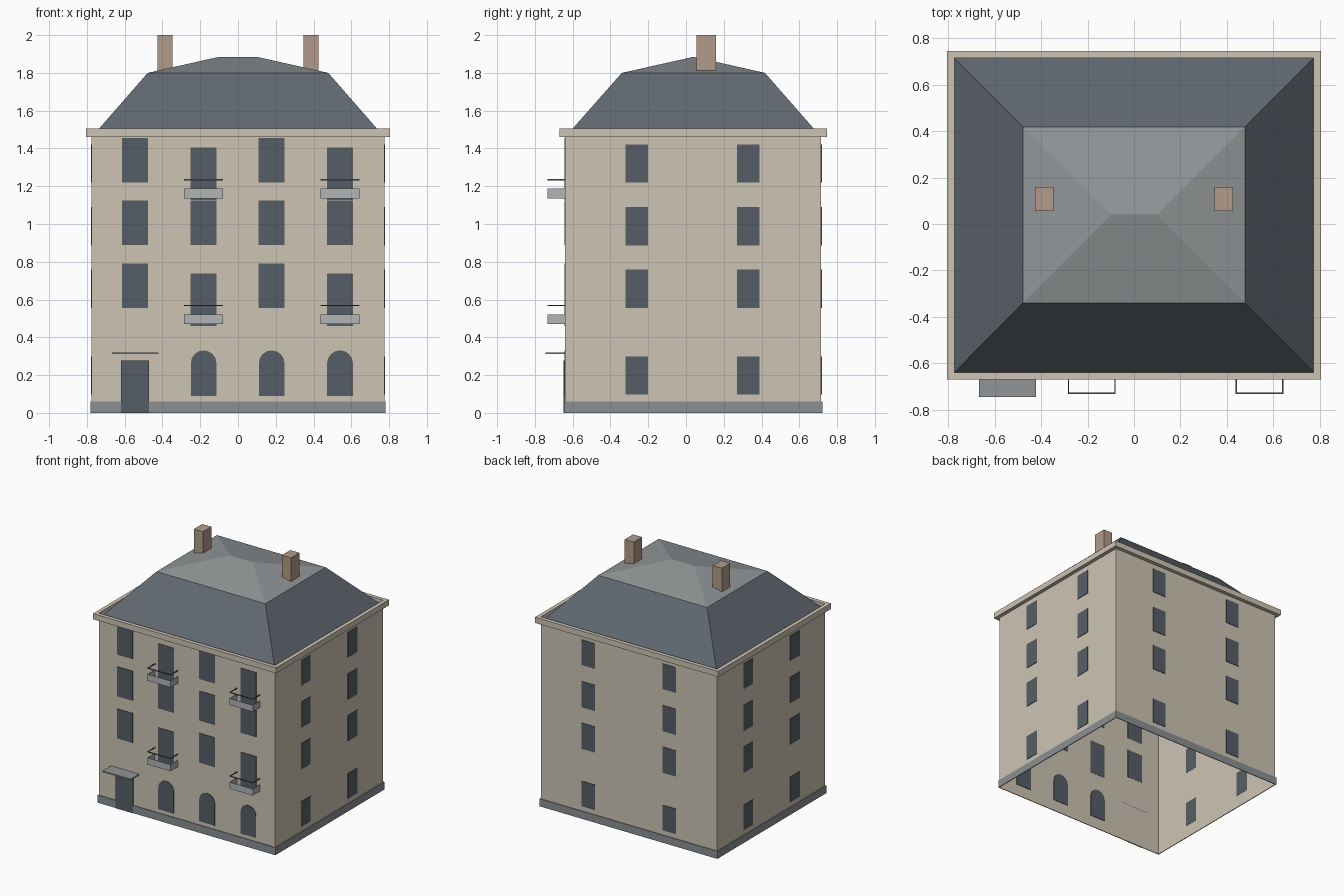
import bpy, bmesh, math
from mathutils import Vector

cube = bpy.data.objects.get("Cube")
if cube:
    bpy.data.objects.remove(cube, do_unlink=True)


def material(name, rgb):
    m = bpy.data.materials.new(name)
    m.use_nodes = True
    col = tuple((c / 255) ** 2.2 for c in rgb) + (1,)
    m.diffuse_color = col
    m.node_tree.nodes["Principled BSDF"].inputs["Base Color"].default_value = col
    return m


WALL = material("cream_stone", (204, 195, 178))
SLATE = material("blue_slate", (96, 104, 112))
ZINC = material("grey_zinc", (143, 148, 150))
GLASS = material("dark_glass", (86, 94, 102))
PLINTH = material("grey_plinth", (138, 143, 146))
BRICK = material("chimney_brick", (178, 154, 136))
PANEL = material("pale_metal", (176, 178, 180))
IRON = material("dark_iron", (92, 94, 96))

# Main footprint
X, Y0, Y1 = 0.775, -0.64, 0.716
EAVE, CORNICE, BREAK, RIDGE = 1.46, 1.505, 1.80, 1.885


def finish(name, bm, mat):
    mesh = bpy.data.meshes.new(name)
    bmesh.ops.recalc_face_normals(bm, faces=bm.faces)
    bm.to_mesh(mesh)
    bm.free()
    mesh.materials.append(mat)
    ob = bpy.data.objects.new(name, mesh)
    bpy.context.collection.objects.link(ob)
    return ob


def box(name, lo, hi, mat):
    bm = bmesh.new()
    bmesh.ops.create_cube(bm, size=1)
    for v in bm.verts:
        v.co = Vector([h if c > 0 else l for c, l, h in zip(v.co, lo, hi)])
    return finish(name, bm, mat)


def rect(x, y0, y1, z):
    return [(-x, y0, z), (x, y0, z), (x, y1, z), (-x, y1, z)]


def loft(name, rings, mat, cap=False, closed=False):
    """Skin a stack of rings; cap the last one or join it to the first."""
    bm = bmesh.new()
    rows = [[bm.verts.new(p) for p in r] for r in rings]
    pairs = list(zip(rows, rows[1:]))
    if closed:
        pairs.append((rows[-1], rows[0]))
    for a, b in pairs:
        for i in range(len(a)):
            j = (i + 1) % len(a)
            bm.faces.new((a[i], a[j], b[j], b[i]))
    if cap:
        bm.faces.new(rows[-1])
    return finish(name, bm, mat)


def outset(d, z):
    return rect(X + d, Y0 - d, Y1 + d, z)


# Walls (open underneath), plinth band and cornice ring
loft("walls", [outset(0, 0), outset(0, EAVE)], WALL)
loft("plinth", [outset(0, 0), outset(0.006, 0), outset(0.006, 0.06), outset(0, 0.06)], PLINTH)
loft("cornice", [outset(-0.001, EAVE), outset(0.03, EAVE),
                 outset(0.03, CORNICE), outset(-0.001, CORNICE)], WALL, closed=True)

# Steep lower roof
TX, TY0, TY1 = 0.478, -0.34, 0.418
loft("lower_roof", [outset(0, EAVE), rect(TX, TY0, TY1, BREAK)], SLATE)

# Shallow hipped cap
bm = bmesh.new()
a, b, c, d = [bm.verts.new(p) for p in rect(TX, TY0, TY1, BREAK)]
l, r = [bm.verts.new((x, 0.04, RIDGE)) for x in (-0.1, 0.1)]
for f in ((a, b, r, l), (b, c, r), (c, d, l, r), (d, a, l)):
    bm.faces.new(f)
finish("upper_roof", bm, ZINC)

# Chimneys
for side, s in (("right", -1), ("left", 1)):
    cx = 0.387 * s
    box("chimney_" + side, (cx - 0.04, 0.055, 1.79), (cx + 0.04, 0.16, 2.0), BRICK)

# Front windows
T = 0.004
COLS = (-0.545, -0.182, 0.178, 0.54)


def front_window(x, z0, z1):
    box("front_window", (x - 0.069, Y0 - T, z0), (x + 0.069, Y0 + 0.001, z1), GLASS)


for i, x in enumerate(COLS):
    front_window(x, 0.89, 1.125)
    if i % 2 == 0:
        front_window(x, 0.555, 0.79)
        front_window(x, 1.22, 1.455)
    else:
        front_window(x, 0.46, 0.737)
        front_window(x, 1.127, 1.404)

# Arched ground floor windows
for x in COLS[1:]:
    w = 0.068
    outline = [(x - w, 0.09), (x + w, 0.09)]
    outline += [(x + w * math.cos(t * math.pi / 8), 0.263 + w * math.sin(t * math.pi / 8))
                for t in range(9)]
    bm = bmesh.new()
    rings = [[bm.verts.new((px, y, pz)) for px, pz in outline] for y in (Y0 - T, Y0 + T)]
    bm.faces.new(rings[0])
    bm.faces.new(rings[1])
    for k in range(len(outline)):
        j = (k + 1) % len(outline)
        bm.faces.new((rings[0][k], rings[0][j], rings[1][j], rings[1][k]))
    finish("arched_window", bm, GLASS)

# Side and back windows
for z0, z1 in ((0.098, 0.298), (0.555, 0.76), (0.885, 1.09), (1.22, 1.42)):
    for s in (-1, 1):
        xs = sorted((s * (X - 0.001), s * (X + T)))
        for y in (-0.26, 0.329):
            box("side_window", (xs[0], y - 0.059, z0), (xs[1], y + 0.059, z1), GLASS)
        x = 0.356 * s
        box("back_window", (x - 0.059, Y1 - 0.001, z0), (x + 0.059, Y1 + T, z1), GLASS)

# Door and its canopy
box("door", (-0.62, Y0 - 0.009, 0), (-0.47, Y0 - 0.001, 0.277), GLASS)
box("door_canopy", (-0.667, -0.745, 0.311), (-0.422, Y0, 0.321), ZINC)


def u_band(name, x, z0, z1, t, mat):
    """Band running round the three open sides of a balcony."""
    w, yf = 0.103, -0.732
    outer = [(x - w, Y0), (x - w, yf), (x + w, yf), (x + w, Y0)]
    inner = [(x - w + t, Y0), (x - w + t, yf + t), (x + w - t, yf + t), (x + w - t, Y0)]
    path = outer + inner[::-1]
    bm = bmesh.new()
    lo, hi = [[bm.verts.new((px, py, z)) for px, py in path] for z in (z0, z1)]
    for k in range(8):
        j = (k + 1) % 8
        bm.faces.new((lo[k], lo[j], hi[j], hi[k]))
    for ring in (lo, hi):
        for k in range(3):
            bm.faces.new((ring[k], ring[k + 1], ring[6 - k], ring[7 - k]))
    finish(name, bm, mat)


# Balconies: low panel band and a thin handrail above
for x in (COLS[1], COLS[3]):
    for z in (0.47, 1.135):
        u_band("balcony_panel", x, z, z + 0.052, 0.004, PANEL)
        u_band("balcony_rail", x, z + 0.096, z + 0.102, 0.006, IRON)
